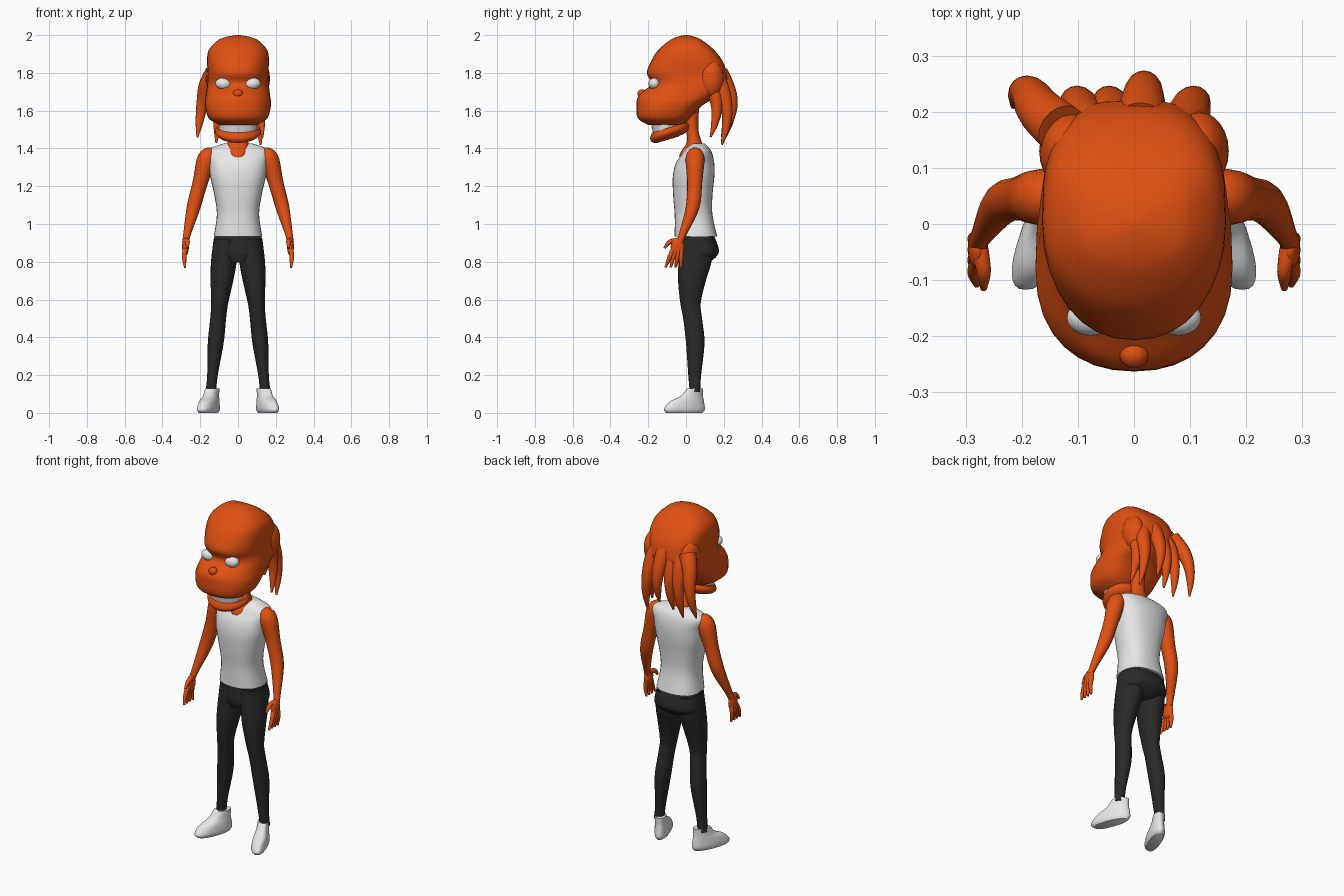
import bpy
import bmesh
import math
from mathutils import Vector, Matrix

default = bpy.data.objects.get("Cube")
if default:
    bpy.data.objects.remove(default, do_unlink=True)


def material(name, *rgb):
    mat = bpy.data.materials.new(name)
    mat.use_nodes = True
    colour = (*rgb, 1)
    mat.diffuse_color = colour
    shader = mat.node_tree.nodes["Principled BSDF"]
    shader.inputs["Base Color"].default_value = colour
    return mat


ORANGE = material("orange skin", .75, .08, .006)
WHITE = material("white cloth", .8, .8, .8)
BLACK = material("dark trousers", .022, .022, .022)


def finish(name, bm, mat):
    bmesh.ops.recalc_face_normals(bm, faces=bm.faces)
    mesh = bpy.data.meshes.new(name)
    bm.to_mesh(mesh)
    bm.free()
    mesh.materials.append(mat)
    mesh.shade_smooth()
    mesh.set_sharp_from_angle(angle=math.radians(55))
    obj = bpy.data.objects.new(name, mesh)
    bpy.context.collection.objects.link(obj)


def spline(points, steps=5):
    """Smooth rows of numbers with a Catmull-Rom spline."""
    rows = [points[0], *points, points[-1]]
    smooth = []
    for before, start, end, after in zip(rows, rows[1:], rows[2:], rows[3:]):
        for step in range(steps):
            t = step / steps
            smooth.append([
                q + t * (r - p + t * (2 * p - 5 * q + 4 * r - s + t * (3 * (q - r) + s - p))) / 2
                for p, q, r, s in zip(before, start, end, after)])
    return smooth + [list(points[-1])]


def skin_rings(name, rings, mat):
    """Bridge a row of closed outlines and cap both ends."""
    bm = bmesh.new()
    loops = [[bm.verts.new(co) for co in ring] for ring in rings]
    for low, high in zip(loops, loops[1:]):
        for i in range(len(low)):
            bm.faces.new((low[i - 1], low[i], high[i], high[i - 1]))
    bm.faces.new(loops[0])
    bm.faces.new(loops[-1])
    finish(name, bm, mat)


def circle(count):
    angles = [math.tau * i / count for i in range(count)]
    return [(math.cos(angle), math.sin(angle)) for angle in angles]


def power(value, exponent):
    return math.copysign(abs(value) ** (2 / exponent), value)


def loft(name, sections, mat, front=2, back=2, place=lambda x, y, z: (x, y, z)):
    """Stack level outlines given by height, front y, back y and half width."""
    rings = []
    for z, near, far, width in spline(sections):
        ring = []
        for c, s in circle(32):
            exponent = back if s > 0 else front
            y = (near + far) / 2 + (far - near) / 2 * power(s, exponent)
            ring.append(place(width * power(c, exponent), y, z))
        rings.append(ring)
    skin_rings(name, rings, mat)


def tube(name, points, mat, side=1):
    """Round limb through rows of x, y, z and radius."""
    rows = spline(points)
    centres = [Vector((side * x, y, z)) for x, y, z, radius in rows]
    rings = []
    for i, centre in enumerate(centres):
        tangent = centres[min(i + 1, len(rows) - 1)] - centres[max(i - 1, 0)]
        u = tangent.cross(Vector((0, 1, 0))).normalized()
        v = tangent.cross(u).normalized()
        radius = rows[i][-1]
        rings.append([centre + radius * (u * c + v * s) for c, s in circle(16)])
    skin_rings(name, rings, mat)


def ball(name, centre, radii, mat, tilt=0):
    bm = bmesh.new()
    matrix = (Matrix.Translation(centre) @ Matrix.Rotation(tilt, 4, "Y")
              @ Matrix.Diagonal((*radii, 1)))
    bmesh.ops.create_uvsphere(bm, u_segments=24, v_segments=14, radius=1, matrix=matrix)
    finish(name, bm, mat)


# Head: muzzle, eye hollow, brow and dome
loft("head", [
    (1.525, -.2, -.02, .1), (1.56, -.255, .02, .155), (1.63, -.262, .09, .175),
    (1.68, -.25, .17, .17), (1.74, -.187, .217, .163), (1.8, -.207, .215, .16),
    (1.86, -.186, .195, .164), (1.92, -.148, .15, .155), (1.97, -.09, .09, .11),
    (1.99, -.05, .05, .065), (2, -.01, .01, .01)], ORANGE, front=2.2, back=3)
ball("nose", (0, -.232, 1.69), (.026, .025, .023), ORANGE)

# Mouth: the jaw slopes up towards its hinge
loft("jaw", [
    (1.475, -.15, -.05, .05), (1.485, -.177, 0, .095), (1.51, -.19, .02, .122),
    (1.537, -.18, .01, .115)], ORANGE, place=lambda x, y, z: (x, y, z + .3 * y))
loft("teeth", [(1.46, -.17, -.04, .095), (1.55, -.19, -.04, .105)], WHITE)

# Neck and the skin showing in the collar
loft("neck", [
    (1.3, -.03, .1, .05), (1.37, -.033, .1, .06), (1.43, .003, .085, .055),
    (1.5, 0, .066, .04), (1.64, -.03, .07, .045)], ORANGE)

# Hanging locks around the back of the head, each given by its tip
tips = [(-.215, .21, 1.46), (-.115, .19, 1.43), (-.05, .19, 1.46),
        (.02, .22, 1.5), (.12, .19, 1.42), (.13, .13, 1.46)]
for number, (x, y, z) in enumerate(tips):
    path = []
    for step in range(6):
        t = step / 5
        path.append((x * (.6 + .4 * math.sqrt(t)),
                     y * (.8 + .2 * t) + .045 * math.sin(math.pi * t),
                     1.8 + (z - 1.8) * t,
                     .005 + .042 * (1 - t) ** .7))
    tube(f"hair_lock_{number}", path, ORANGE)

# Sleeveless shirt and seat of the trousers
loft("shirt", [
    (.935, -.06, .165, .128), (1.05, -.06, .14, .112), (1.15, -.068, .14, .125),
    (1.25, -.07, .15, .147), (1.32, -.054, .15, .155), (1.37, -.022, .14, .167),
    (1.4, 0, .125, .15), (1.425, .03, .1, .08)], WHITE, front=2.4, back=2.4)
loft("trouser_seat", [
    (.795, -.025, .12, .08), (.83, -.038, .163, .132), (.87, -.04, .173, .134),
    (.96, -.03, .14, .12)], BLACK, front=2.3, back=2.4)

for label, side in (("left", 1), ("right", -1)):
    # Eye with a slight inward slant
    ball(f"{label}_eye", (side * .078, -.167, 1.742), (.042, .032, .031), WHITE, side * -.15)

    # Bulge where the hair begins
    ball(f"{label}_temple", (side * .115, .13, 1.77), (.054, .07, .1), ORANGE)

    # Trouser leg, leaning outwards to the foot
    loft(f"{label}_leg", [
        (.11, .02, .075, .028), (.2, .012, .08, .028), (.37, 0, .098, .042),
        (.5, -.015, .085, .042), (.58, -.03, .078, .045), (.7, -.042, .105, .06),
        (.8, -.04, .135, .068), (.92, -.038, .15, .066)], BLACK,
        place=lambda x, y, z: (side * (x + .155 - .1 * z), y, z))

    # Shoe, toe turned out
    loft(f"{label}_shoe", [
        (0, -.105, .088, .036), (.02, -.117, .1, .045), (.06, -.085, .095, .042),
        (.09, -.028, .09, .036), (.13, .006, .09, .034)], WHITE, front=2.5,
        place=lambda x, y, z: (side * (x + .152 - .35 * y), y, z))

    # Arm down to the wrist
    tube(f"{label}_arm", [
        (.13, .05, 1.37, .035), (.165, .048, 1.345, .05), (.2, .046, 1.22, .04),
        (.235, .035, 1.09, .036), (.27, -.018, .945, .02), (.278, -.035, .9, .018)],
        ORANGE, side)

    # Hand with spread fingers
    ball(f"{label}_palm", (side * .278, -.045, .88), (.018, .036, .048), ORANGE)
    for finger in range(4):
        root = -.065 + .013 * finger
        tip = -.108 + .027 * finger
        tube(f"{label}_finger_{finger}", [
            (.279, root, .87, .013), (.285, (root + tip) / 2, .825, .012),
            (.28, tip, .77, .006)], ORANGE, side)
    tube(f"{label}_thumb", [
        (.274, -.045, .91, .015), (.268, -.085, .905, .013), (.268, -.115, .872, .006)],
        ORANGE, side)
